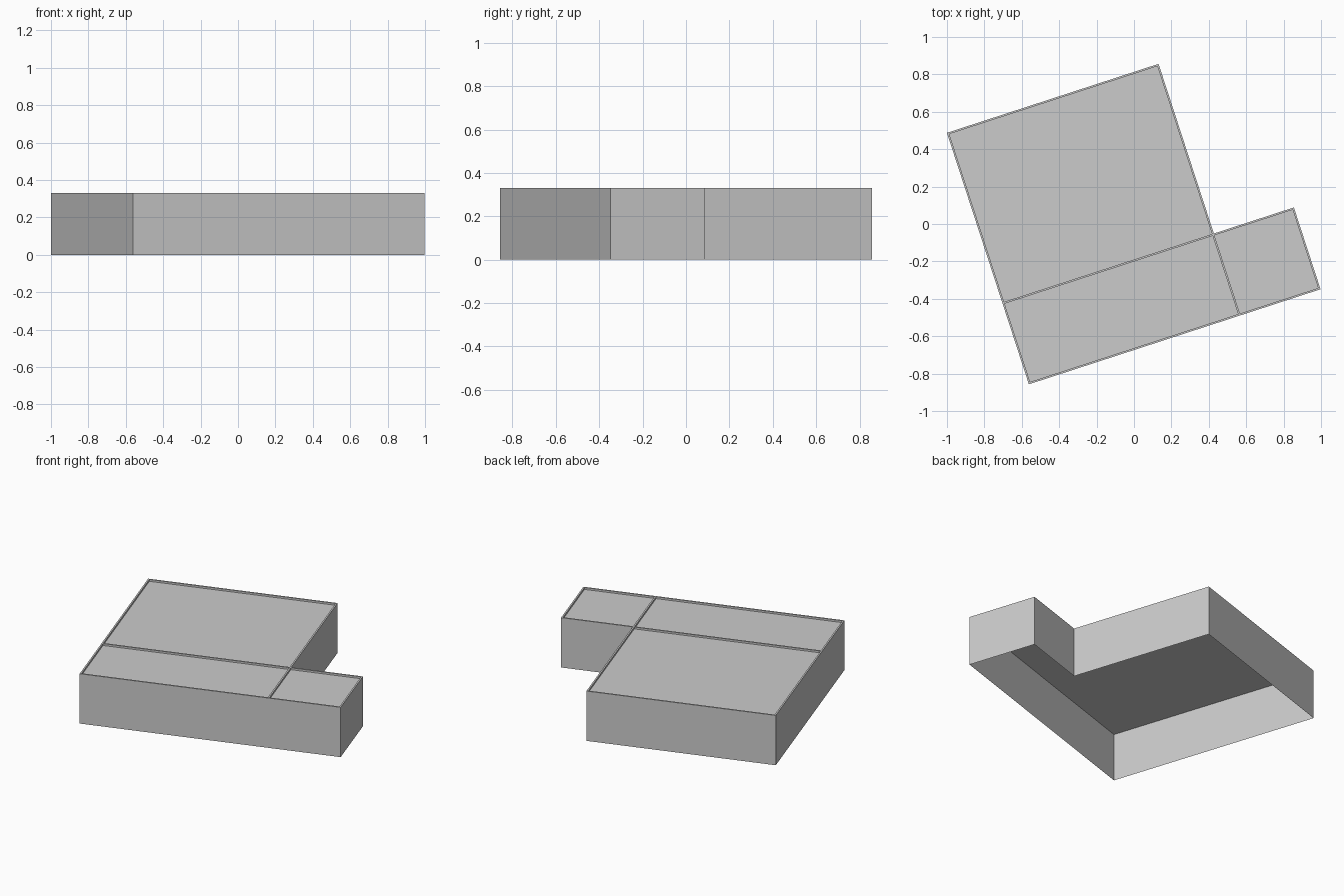
import bpy, bmesh, math
from mathutils import Matrix

if "Cube" in bpy.data.objects:
    bpy.data.objects.remove(bpy.data.objects["Cube"])

# Footprint is axis-aligned in its own frame: origin at the front-left corner, then turned
ANGLE = math.radians(18.05)
PLACE = Matrix.Translation((-0.562, -0.857, 0)) @ Matrix.Rotation(ANGLE, 4, 'Z')
LONG, DEEP = 1.64, 1.414      # full width and depth
MAIN, WING = 1.19, 0.46       # main block width, side wing depth
ROOF, TOP, BAR = 0.318, 0.33, 0.010
OUTLINE = [(0, 0), (LONG, 0), (LONG, WING), (MAIN, WING), (MAIN, DEEP), (0, DEEP)]


def finish(name, bm):
    mesh = bpy.data.meshes.new(name)
    bm.to_mesh(mesh)
    bm.free()
    mesh.transform(PLACE)
    obj = bpy.data.objects.new(name, mesh)
    bpy.context.collection.objects.link(obj)
    return obj


def roof_bar(name, x0, x1, y0, y1):
    bm = bmesh.new()
    bmesh.ops.create_cube(bm, size=1)
    for v in bm.verts:
        v.co.x = x1 if v.co.x > 0 else x0
        v.co.y = y1 if v.co.y > 0 else y0
        v.co.z = TOP if v.co.z > 0 else ROOF
    finish(name, bm)


# Walls: thin sheet around the outline, open underneath
bm = bmesh.new()
n = len(OUTLINE)
low = [bm.verts.new((x, y, 0)) for x, y in OUTLINE]
high = [bm.verts.new((x, y, ROOF)) for x, y in OUTLINE]
for i in range(n):
    j = (i + 1) % n
    bm.faces.new((low[i], low[j], high[j], high[i]))
finish("walls", bm)

# Flat roof sheet
bm = bmesh.new()
bm.faces.new([bm.verts.new((x, y, ROOF)) for x, y in OUTLINE])
finish("flat_roof", bm)

# Low raised strips along the roof edges and the two seams
roof_bar("front_rim", 0, LONG, 0, BAR)
roof_bar("wing_seam", 0, LONG, WING - BAR, WING)
roof_bar("back_rim", 0, MAIN, DEEP - BAR, DEEP)
roof_bar("left_rim", 0, BAR, 0, DEEP)
roof_bar("main_seam", MAIN - BAR, MAIN, 0, DEEP)
roof_bar("right_rim", LONG - BAR, LONG, 0, WING)
